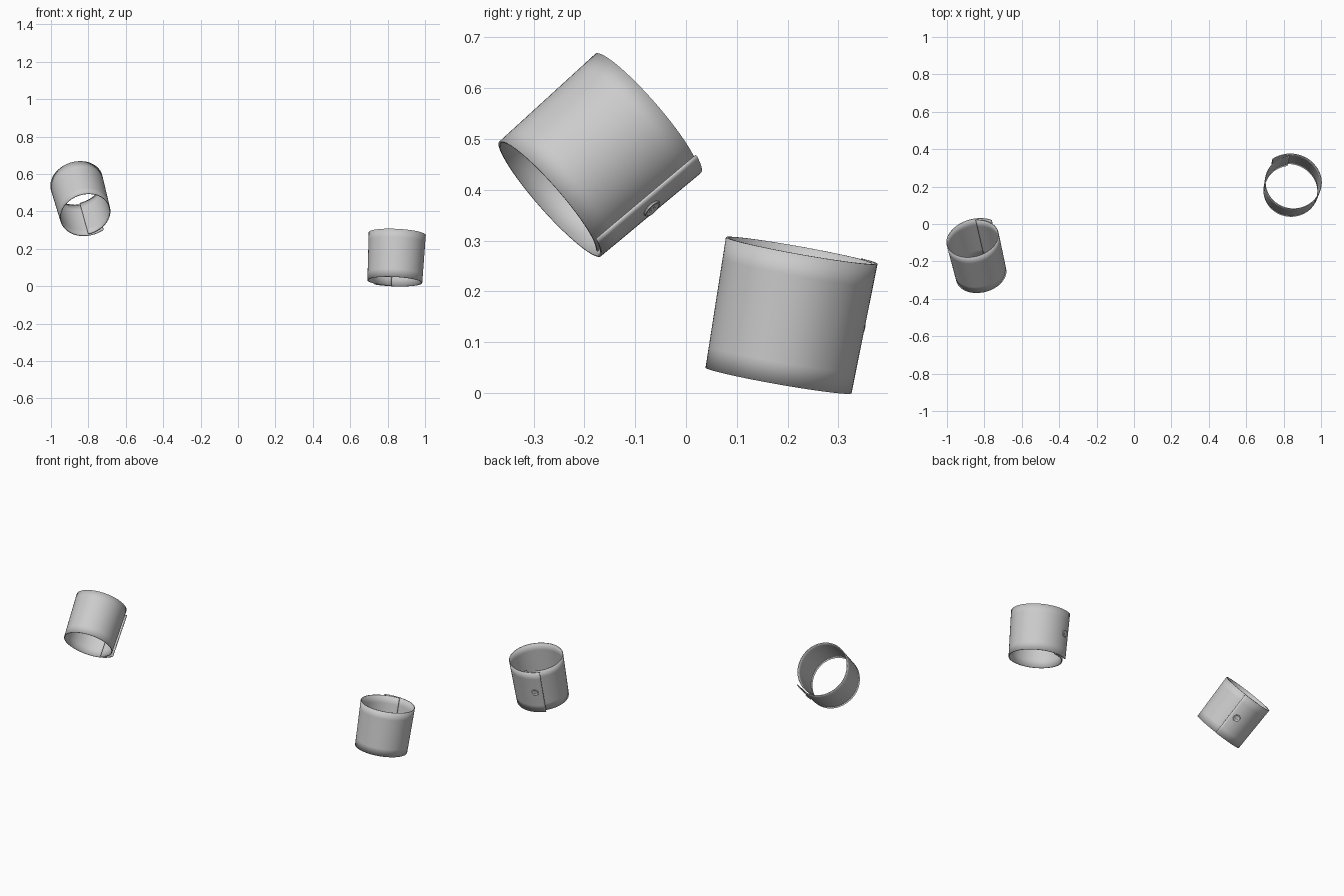
import bpy, bmesh
from math import sin, cos, pi, radians
from mathutils import Matrix, Vector

if "Cube" in bpy.data.objects:
    bpy.data.objects.remove(bpy.data.objects["Cube"])

LENGTH = 0.26
START, END, LIFT = 97, 490, 395      # inner edge, flap edge, where the flap starts to lift


def finish(bm, name, matrix):
    bmesh.ops.recalc_face_normals(bm, faces=bm.faces)
    mesh = bpy.data.meshes.new(name)
    bm.to_mesh(mesh)
    bm.free()
    ob = bpy.data.objects.new(name, mesh)
    ob.matrix_world = matrix
    bpy.context.collection.objects.link(ob)
    return ob


def smooth(ob):
    bpy.ops.object.select_all(action='DESELECT')
    ob.select_set(True)
    bpy.context.view_layer.objects.active = ob
    bpy.ops.object.shade_smooth_by_angle(angle=radians(35))


def wrap_point(deg, v, rx, ry, side):
    """Point on the rolled sheet; v runs 0..1 along the cuff."""
    lift = 0.02 * max(0, (deg - LIFT) / (END - LIFT)) ** 1.4
    k = 0.975 + 0.04 * v
    a = radians(deg)
    return Vector((side * (rx * k + lift) * cos(a), (ry * k + lift) * sin(a), (v - 0.5) * LENGTH))


def cuff(name, centre, axis, back, rx, ry, side):
    z = Vector(axis).normalized()
    y = Vector(back)
    y = (y - z * y.dot(z)).normalized()
    x = y.cross(z)
    world = Matrix.Translation(centre) @ Matrix((x, y, z)).transposed().to_4x4()

    # rolled band with overlapping flap
    bm = bmesh.new()
    n, rows = 80, 6
    grid = [[bm.verts.new(wrap_point(START + (END - START) * i / n, j / rows, rx, ry, side))
             for j in range(rows + 1)] for i in range(n + 1)]
    for i in range(n):
        for j in range(rows):
            bm.faces.new((grid[i][j], grid[i + 1][j], grid[i + 1][j + 1], grid[i][j + 1]))
    band = finish(bm, name + "_band", world)
    sol = band.modifiers.new("thickness", 'SOLIDIFY')
    sol.thickness, sol.offset = 0.005, 0
    smooth(band)

    # button seat on the flap
    p = wrap_point(475, 0.5, rx, ry, side)
    t = wrap_point(478, 0.5, rx, ry, side) - wrap_point(472, 0.5, rx, ry, side)
    nrm = Vector((t.y, -t.x, 0)).normalized()
    if nrm.dot(p) < 0:
        nrm = -nrm
    seat = world @ Matrix.Translation(p) @ nrm.to_track_quat('Z', 'Y').to_matrix().to_4x4()

    # button with a raised rim
    bm = bmesh.new()
    profile = [(0, 0.0), (0.017, 0.0), (0.020, 0.004), (0.019, 0.007),
               (0.016, 0.0075), (0.013, 0.0055), (0, 0.005)]
    vs = [bm.verts.new((r, 0, h)) for r, h in profile]
    es = [bm.edges.new(e) for e in zip(vs, vs[1:])]
    bmesh.ops.spin(bm, geom=vs + es, cent=(0, 0, 0), axis=(0, 0, 1), angle=2 * pi,
                   steps=24, use_duplicate=False)
    bmesh.ops.remove_doubles(bm, verts=bm.verts, dist=0.00005)
    button = finish(bm, name + "_button", seat)

    # four thread holes
    bm = bmesh.new()
    for sx in (-1, 1):
        for sy in (-1, 1):
            bmesh.ops.create_cone(bm, cap_ends=True, segments=10, radius1=0.0025, radius2=0.0025,
                                  depth=0.01,
                                  matrix=Matrix.Translation((sx * 0.005, sy * 0.005, 0.0085)))
    holes = finish(bm, name + "_hole_cutter", seat)
    holes.hide_render = True
    holes.hide_set(True)
    cut = button.modifiers.new("holes", 'BOOLEAN')
    cut.operation, cut.object, cut.solver = 'DIFFERENCE', holes, 'EXACT'
    smooth(button)


# upright cuff on the right, tilted mirrored cuff on the left
cuff("right_cuff", (0.845, 0.20, 0.153), (0.05, 0.175, 0.98), (0, 1, 0), 0.148, 0.142, 1)
cuff("left_cuff", (-0.84, -0.175, 0.469), (-0.176, 0.74, 0.645), (0.0, 0.657, -0.754), 0.138, 0.147, -1)
